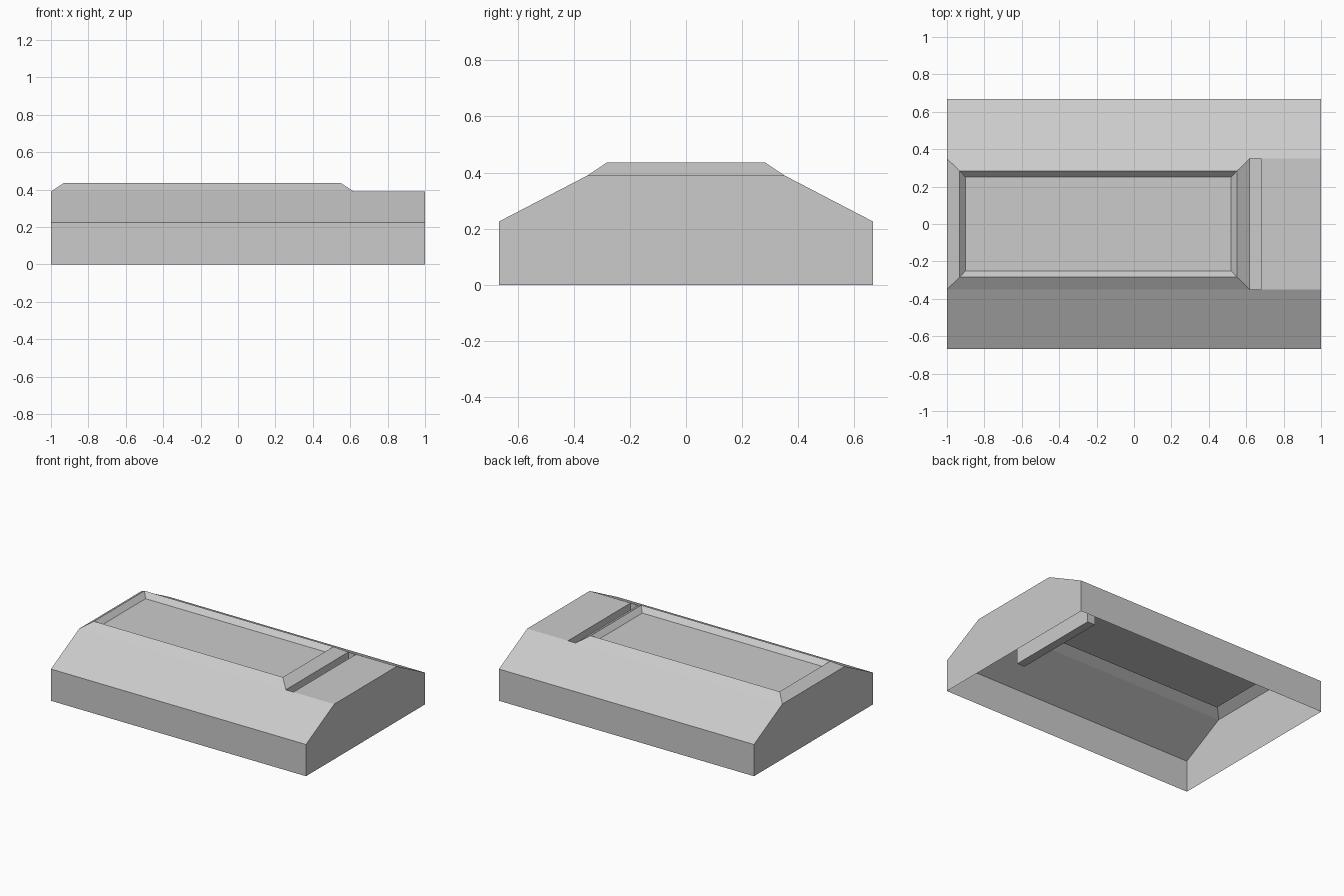
import bpy
import bmesh

cube = bpy.data.objects.get("Cube")
if cube:
    bpy.data.objects.remove(cube, do_unlink=True)

grey = bpy.data.materials.new("plain grey")
grey.use_nodes = True
color = (0.6, 0.6, 0.6, 1)
grey.diffuse_color = color
grey.node_tree.nodes["Principled BSDF"].inputs["Base Color"].default_value = color

# Main dimensions
HALF_L, HALF_W, DECK_W = 1.0, 0.667, 0.35
EAVE_Z, DECK_Z, SLOT_Z = 0.225, 0.39, 0.18
SLOT_X0, SLOT_X1 = 0.62, 0.68

bm = bmesh.new()


def face(points):
    return bm.faces.new([bm.verts.new(p) for p in points])


def ring(x0, x1, w, z):
    return [(x0, -w, z), (x1, -w, z), (x1, w, z), (x0, w, z)]


def bridge(a, b):
    for i in range(4):
        j = (i + 1) % 4
        face([a[i], a[j], b[j], b[i]])


# Long walls and sloping shoulders; the underside stays open
for s in (-1, 1):
    section = [(s * HALF_W, 0), (s * HALF_W, EAVE_Z), (s * DECK_W, DECK_Z)]
    for (ya, za), (yb, zb) in zip(section, section[1:]):
        top_edge = [(HALF_L, yb, zb), (-HALF_L, yb, zb)]
        if zb == DECK_Z:
            top_edge[1:1] = [(SLOT_X1, yb, zb), (SLOT_X0, yb, zb)]
        face([(-HALF_L, ya, za), (HALF_L, ya, za)] + top_edge)

# End walls
half = [(HALF_W, 0), (HALF_W, EAVE_Z), (DECK_W, DECK_Z)]
outline = half + [(-y, z) for y, z in reversed(half)]
for x in (-HALF_L, HALF_L):
    face([(x, y, z) for y, z in outline])

# Flat deck at the end
face(ring(SLOT_X1, HALF_L, DECK_W, DECK_Z))

# Deep cross slot
slot_rim = ring(SLOT_X0, SLOT_X1, DECK_W, DECK_Z)
slot_floor = ring(SLOT_X0, SLOT_X1, DECK_W, SLOT_Z)
bridge(slot_rim, slot_floor)
face(slot_floor)

# Raised bevelled frame around a shallow recessed panel
frame_base = ring(-HALF_L, SLOT_X0, DECK_W, DECK_Z)
frame_crest = ring(-0.932, 0.55, 0.283, 0.435)
panel = ring(-0.90, 0.518, 0.25, 0.40)
bridge(frame_base, frame_crest)
bridge(frame_crest, panel)
face(panel)

bmesh.ops.remove_doubles(bm, verts=bm.verts, dist=0.0005)
bmesh.ops.recalc_face_normals(bm, faces=bm.faces)

mesh = bpy.data.meshes.new("housing_shell")
bm.to_mesh(mesh)
bm.free()
mesh.materials.append(grey)
shell = bpy.data.objects.new("housing_shell", mesh)
bpy.context.collection.objects.link(shell)
